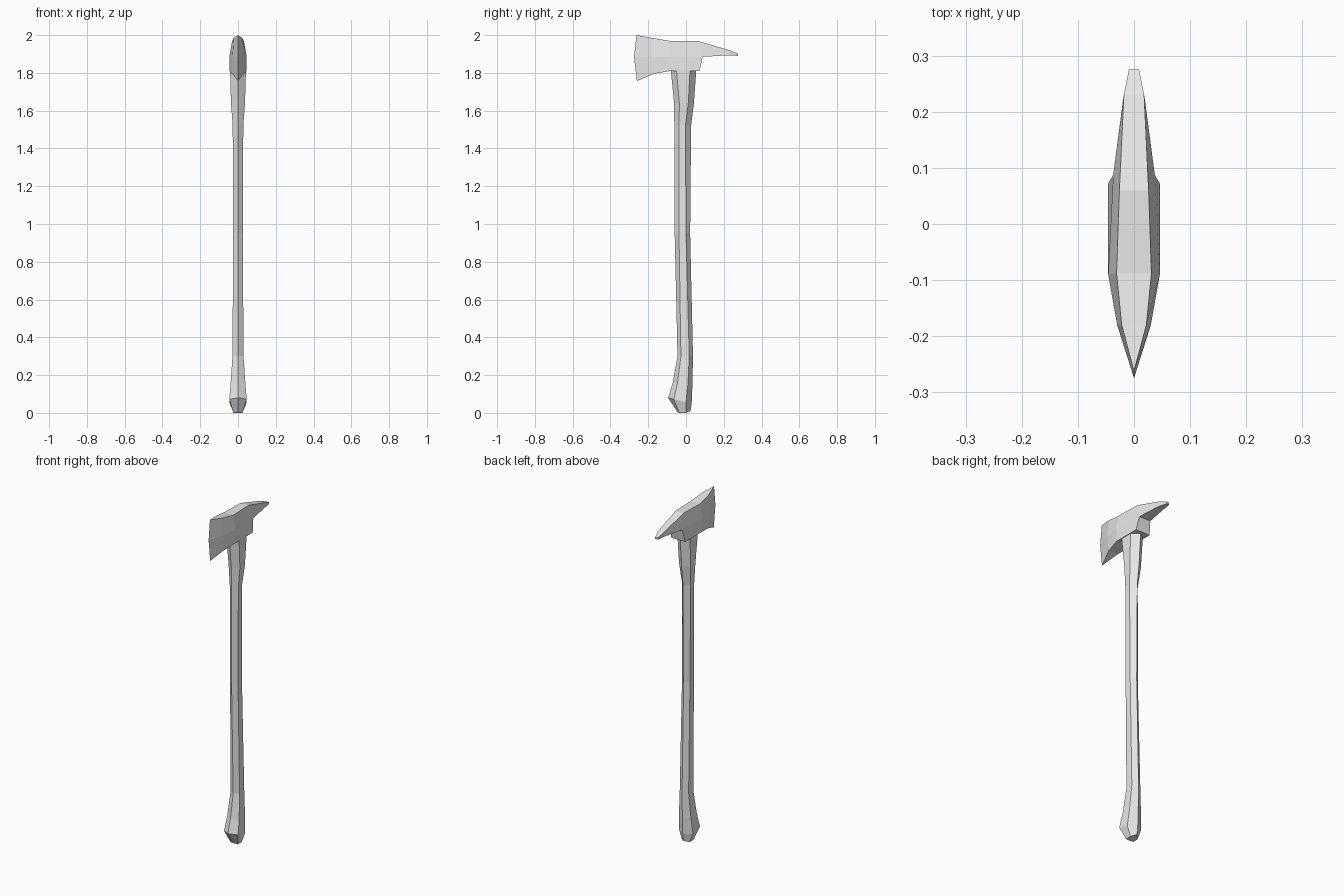
import bpy, bmesh

cube = bpy.data.objects.get("Cube")
if cube:
    bpy.data.objects.remove(cube, do_unlink=True)

grey = bpy.data.materials.new("plain_grey")
grey.use_nodes = True
grey.diffuse_color = (0.8, 0.8, 0.8, 1)
grey.node_tree.nodes["Principled BSDF"].inputs["Base Color"].default_value = (0.8, 0.8, 0.8, 1)


def loft(name, rings):
    """Skin closed rings of points, merging shared points and skipping collapsed faces."""
    bm = bmesh.new()
    cache = {}

    def vert(p):
        key = tuple(round(c, 5) for c in p)
        if key not in cache:
            cache[key] = bm.verts.new(p)
        return cache[key]

    def face(points):
        corners = list(dict.fromkeys(vert(p) for p in points))
        if len(corners) > 2 and not bm.faces.get(corners):
            bm.faces.new(corners)

    for a, b in zip(rings, rings[1:]):
        for i in range(len(a)):
            j = (i + 1) % len(a)
            face((a[i], a[j], b[j], b[i]))
    face(rings[0])
    face(rings[-1])
    bmesh.ops.recalc_face_normals(bm, faces=bm.faces[:])
    mesh = bpy.data.meshes.new(name)
    bm.to_mesh(mesh)
    bm.free()
    mesh.materials.append(grey)
    obj = bpy.data.objects.new(name, mesh)
    bpy.context.collection.objects.link(obj)
    return obj


# Handle: six-sided rings with a ridge at front and back and flat sides
# (front z, back z, half width, y of front ridge, side front, side back, back ridge)
handle_rings = []
for zf, zb, w, front, s1, s2, back in (
    (0.005, 0.01, 0.024, -0.045, -0.035, 0.0, 0.024),
    (0.08, 0.05, 0.046, -0.095, -0.065, 0.0, 0.03),
    (0.16, 0.15, 0.039, -0.07, -0.045, 0.01, 0.034),
    (0.30, 0.30, 0.029, -0.045, -0.027, 0.017, 0.037),
    (0.95, 0.95, 0.026, -0.06, -0.037, 0.0, 0.022),
    (1.52, 1.52, 0.028, -0.062, -0.037, -0.003, 0.027),
    (1.64, 1.64, 0.037, -0.063, -0.035, 0.012, 0.042),
    (1.81, 1.81, 0.042, -0.08, -0.05, 0.021, 0.054),
):
    def height(y):
        return zf + (zb - zf) * (y - front) / (back - front)
    outline = ((0, front), (w, s1), (w, s2), (0, back), (-w, s2), (-w, s1))
    handle_rings.append([(x, y, height(y)) for x, y in outline])
# Lower the underside onto the ground
handle_rings[0] = [(x, y, 0 if x else z) for x, y, z in handle_rings[0]]
loft("handle", handle_rings)

# Head: mirrored top, middle and bottom points (half width, y, z) from blade to pick
root_top, root_mid = (0.026, 0.06, 1.97), (0.037, 0.088, 1.885)
tail, tip = (0.019, 0.225, 1.893), (0.009, 0.275, 1.89)
head_rings = []
for side in (
    ((0, -0.262, 2.0), (0, -0.275, 1.885), (0, -0.26, 1.757)),
    ((0.022, -0.18, 1.985), (0.03, -0.18, 1.885), (0.03, -0.17, 1.795)),
    ((0.031, -0.088, 1.97), (0.046, -0.09, 1.885), (0.046, -0.085, 1.81)),
    (root_top, root_mid, (0.046, 0.072, 1.81)),
    (root_top, root_mid, root_mid),
    ((0.018, 0.23, 1.92), tail, tail),
    ((0.009, 0.275, 1.902), tip, tip),
):
    head_rings.append(list(side) + [(-x, y, z) for x, y, z in reversed(side)])
loft("axe_head", head_rings)
